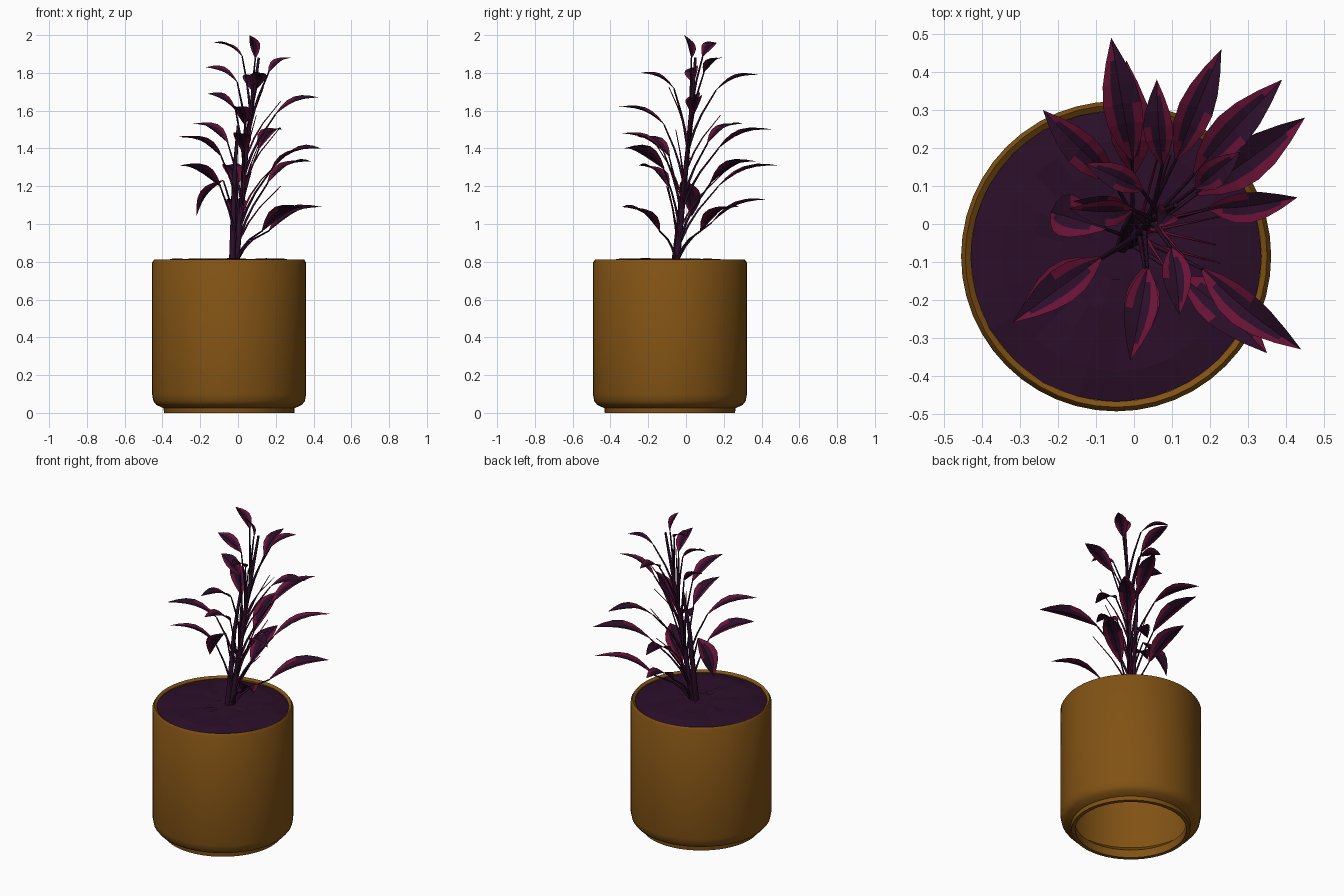
import bpy, bmesh, math, random
from mathutils import Vector

if "Cube" in bpy.data.objects:
    bpy.data.objects.remove(bpy.data.objects["Cube"])

random.seed(4)
CX, CY = -0.047, -0.085          # pot axis
UP = Vector((0, 0, 1))


def material(name, rgb):
    m = bpy.data.materials.new(name)
    m.diffuse_color = (*rgb, 1)
    m.use_nodes = True
    m.node_tree.nodes["Principled BSDF"].inputs["Base Color"].default_value = m.diffuse_color
    return m


OCHRE = material("ochre glaze", (0.22, 0.085, 0.007))
PLUM = material("dark plum", (0.024, 0.0045, 0.022))
CRIMSON = material("crimson", (0.14, 0.006, 0.036))


def finish(bm, name, mats):
    me = bpy.data.meshes.new(name)
    bm.to_mesh(me)
    bm.free()
    ob = bpy.data.objects.new(name, me)
    bpy.context.collection.objects.link(ob)
    for m in mats:
        me.materials.append(m)
    return ob


def lathe(bm, profile, n=48, jitter=0.0):
    rings = []
    for r, z in profile:
        rings.append([bm.verts.new((CX + r * math.cos(2 * math.pi * i / n),
                                    CY + r * math.sin(2 * math.pi * i / n),
                                    z + random.uniform(-jitter, jitter)))
                      for i in range(n)])
    for a, b in zip(rings, rings[1:]):
        for i in range(n):
            j = (i + 1) % n
            bm.faces.new((a[i], a[j], b[j], b[i]))
    return rings


# Pot: thick wall on an open foot ring
bm = bmesh.new()
lathe(bm, [(0.322, 0.05), (0.322, 0), (0.345, 0), (0.347, 0.025), (0.385, 0.042),
           (0.401, 0.062), (0.408, 0.10), (0.408, 0.795), (0.397, 0.812),
           (0.382, 0.80), (0.382, 0.10), (0.322, 0.05)])
bmesh.ops.remove_doubles(bm, verts=bm.verts, dist=1e-4)
bmesh.ops.recalc_face_normals(bm, faces=bm.faces)
pot = finish(bm, "pot", [OCHRE])
bpy.context.view_layer.objects.active = pot
pot.select_set(True)
bpy.ops.object.shade_smooth_by_angle(angle=math.radians(50))

# Soil: gently lumpy disc
bm = bmesh.new()
rings = lathe(bm, [(0.384 - 0.08 * i, 0.812 if i else 0.797) for i in range(5)],
              n=24, jitter=0.007)
bm.faces.new(rings[-1])
finish(bm, "soil", [PLUM])

# Main stem path
MAIN = [Vector(p) for p in ((-0.01, -0.05, 0.80), (0.045, 0.01, 1.4), (0.11, 0.05, 1.88))]


def on_stem(z):
    z = min(max(z, 0.80), 1.88)
    a, b = MAIN[:2] if z <= MAIN[1].z else MAIN[1:]
    return a.lerp(b, (z - a.z) / (b.z - a.z))


def stalk_path(end, drop=0.32):
    # rises along the stem, then bends outward to the blade
    start = on_stem(end.z - drop)
    mid = start.lerp(end, 0.5) + UP * 0.035
    return [start, start.lerp(mid, 0.5) + UP * 0.015, mid, end]


# Leaf tips, lowest to highest; all other leaf sizes follow from these
TIPS = [(-0.22, 0.03, 1.04), (0.45, 0.28, 1.09), (0.35, -0.34, 1.09), (-0.02, 0.43, 1.13),
        (-0.06, 0.49, 1.31), (-0.31, -0.25, 1.31), (0.39, 0.38, 1.33), (0.44, -0.33, 1.4),
        (-0.32, -0.26, 1.46), (0, -0.34, 1.48), (0.23, 0.46, 1.5), (-0.24, 0.3, 1.53),
        (-0.01, -0.36, 1.62), (0.43, 0.07, 1.67), (-0.16, 0.06, 1.69), (0.06, 0.38, 1.79),
        (0.12, -0.24, 1.8), (-0.17, 0.04, 1.83), (0.28, 0.19, 1.88), (-0.13, 0.16, 1.96),
        (0.06, -0.01, 2)]


def blade_base(tip):
    # part of the way from the stem to the tip, and lower; the lowest leaf hangs
    stem = on_stem(tip.z - 0.1)
    base = stem.lerp(tip, 0.36)
    steep = (tip - stem).xy.length < 0.15
    base.z = tip.z + 0.19 if tip.z < 1.06 else tip.z - (0.12 if steep else 0.19 - 0.06 * tip.z)
    return base


OUTLINE = [0.06, 0.30, 0.46, 0.50, 0.42, 0.24, 0.0]   # half-widths, base to point


def leaf(bm, base, tip, k):
    width = 0.118 - 0.05 * (tip.z - 1)
    axis = tip - base
    side = axis.cross(UP).normalized()
    side = (side + UP * random.uniform(-0.45, 0.45)).normalized()
    up = side.cross(axis).normalized()
    rows = []
    for i, w in enumerate(OUTLINE):
        t = i / 6
        mid = base.lerp(tip, t) + up * (0.11 * axis.length * math.sin(math.pi * t))
        rows.append([bm.verts.new(mid + side * (u / 2 * w * width)
                                  + up * (abs(u / 2) * w * width * 0.35))
                     for u in range(-2, 3)])
    for i, (a, b) in enumerate(zip(rows, rows[1:])):
        for j in range(4):
            f = bm.faces.new((a[j], a[j + 1], b[j + 1], b[j]))
            c = 3 - j if k % 2 else j
            # crimson margin on one side, and a patch near the base on the other
            f.material_index = int(c == 0 or (c == 3 and i < 3) or (c == 1 and i in (0, 5)))


tips = [Vector(t) for t in TIPS]
bases = [blade_base(t) for t in tips]
bm = bmesh.new()
for k, (b, t) in enumerate(zip(bases, tips)):
    leaf(bm, b, t, k)
bmesh.ops.remove_doubles(bm, verts=bm.verts, dist=1e-5)
finish(bm, "leaves", [PLUM, CRIMSON])


# Stems and stalks: tapering tubes
def tubes(name, paths, r0, r1, mat):
    cu = bpy.data.curves.new(name, 'CURVE')
    cu.dimensions = '3D'
    cu.bevel_depth = 1.0
    cu.bevel_resolution = 1
    cu.use_fill_caps = True
    for path in paths:
        sp = cu.splines.new('POLY')
        sp.points.add(len(path) - 1)
        for i, p in enumerate(path):
            sp.points[i].co = (*p, 1)
            sp.points[i].radius = r0 + (r1 - r0) * i / (len(path) - 1)
    cu.materials.append(mat)
    ob = bpy.data.objects.new(name, cu)
    bpy.context.collection.objects.link(ob)
    bpy.ops.object.select_all(action='DESELECT')
    bpy.context.view_layer.objects.active = ob
    ob.select_set(True)
    bpy.ops.object.convert(target='MESH')


side_stem = [Vector((-0.03, -0.06, 0.80)), Vector((-0.02, -0.01, 1.25)), Vector((0, 0.03, 1.52))]
tubes("main_stems", [MAIN, side_stem], 0.018, 0.007, PLUM)
tubes("leaf_stalks", [stalk_path(b) for b in bases], 0.008, 0.004, PLUM)

# Bare young shoots: fan out around the stem, mostly to the right
shoots = []
for i in range(8):
    z = 1.2 + 0.075 * i
    a = math.radians((-25, 80, 5, -70)[i % 4])
    shoots.append(on_stem(z) + Vector((math.cos(a), math.sin(a), 0)) * (0.22 - 0.012 * i))
tubes("young_shoots", [stalk_path(s, 0.30) for s in shoots], 0.006, 0.002, CRIMSON)
